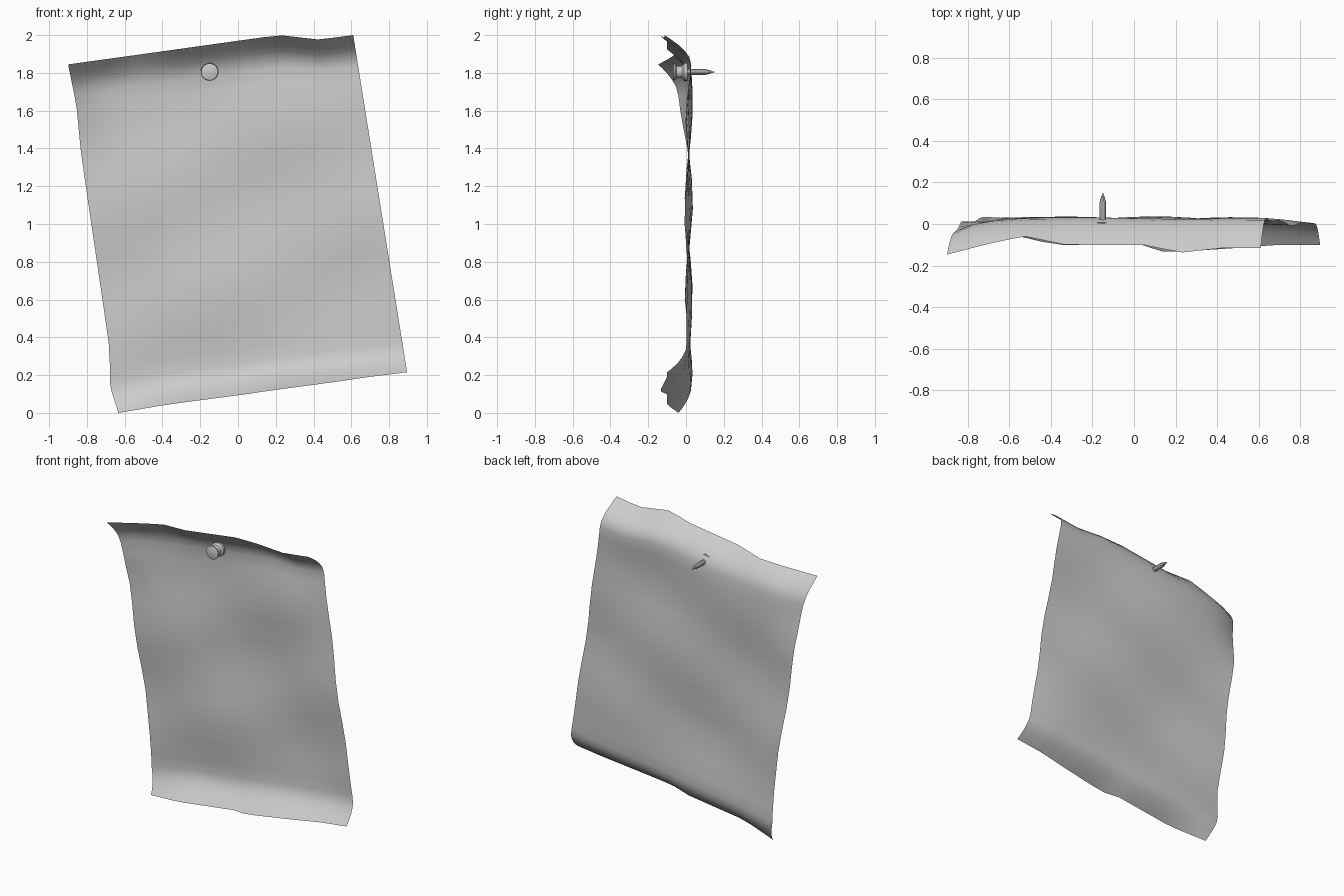
import bpy, bmesh
from math import sin, cos, pi, exp
from mathutils import Vector

if "Cube" in bpy.data.objects:
    bpy.data.objects.remove(bpy.data.objects["Cube"])

TOP = [(-.90, -.147, 1.845), (-.72, -.10, 1.87), (-.53, -.058, 1.896), (-.33, -.10, 1.924),
       (.05, -.10, 1.977), (.22, -.138, 2.0), (.43, -.115, 1.976), (.61, -.115, 2.0)]
BOTTOM = [(-.63, -.04, 0), (-.38, -.10, .043), (.05, -.10, .10), (.15, -.138, .115),
          (.50, -.115, .162), (.69, -.10, .19), (.895, -.10, .215)]


def along(pts, u):
    """Point at fraction u of the width of an edge polyline."""
    x = pts[0][0] + u * (pts[-1][0] - pts[0][0])
    for a, b in zip(pts, pts[1:]):
        if x <= b[0] + 1e-6:
            return Vector(a).lerp(Vector(b), (x - a[0]) / (b[0] - a[0]))
    return Vector(pts[-1])


def body_depth(u, v):
    """Gentle ripples of the paper plus the lifted corner and right edge."""
    mid = min(1, 5 * v * (1 - v))
    wave = .012 * sin(8 * u + 6 * v) + .010 * cos(17 * v - 5 * u)
    corner = -.09 * exp(-u / .07) * max(0, (v - .74) / .26)
    right = -.028 * exp(-(1 - u) / .1) * max(0, 1 - v / .5)
    return .034 - .019 * mid + wave * mid + corner + right


# Paper sheet: a grid with both ends curled tightly forward
COLS = 16
ROWS = [0, .012, .028, .045, .065, .09, .13, .2, .28, .36, .44, .52, .60, .68, .75, .82,
        .87, .91, .935, .955, .972, .988, 1]
bm = bmesh.new()
grid = []
for v in ROWS:
    row = []
    for i in range(COLS + 1):
        u = i / COLS
        lo, hi = along(BOTTOM, u), along(TOP, u)
        p = lo.lerp(hi, v)
        t = max(0, 1 - v / .085)
        s = max(0, 1 - (1 - v) / .085)
        p.y = (body_depth(u, v) + (lo.y - body_depth(u, 0)) * t ** 1.9
               + (hi.y - body_depth(u, 1)) * s ** 1.7)
        # Small sideways bows of the left edge
        p.x += exp(-u / .1) * (.012 * exp(-((v - .88) / .08) ** 2)
                               - .025 * exp(-((v - .08) / .06) ** 2))
        row.append(bm.verts.new(p))
    grid.append(row)
for r0, r1 in zip(grid, grid[1:]):
    for i in range(COLS):
        bm.faces.new((r0[i], r0[i + 1], r1[i + 1], r1[i]))
mesh = bpy.data.meshes.new("paper_sheet")
bm.to_mesh(mesh)
bm.free()
for f in mesh.polygons:
    f.use_smooth = True
bpy.context.collection.objects.link(bpy.data.objects.new("paper_sheet", mesh))


def lathe_y(name, profile, centre, sides):
    """Turn an (offset along y, radius) profile around the y axis."""
    b = bmesh.new()
    rings = [[b.verts.new((centre[0] + r * cos(2 * pi * k / sides), y,
                           centre[1] + r * sin(2 * pi * k / sides)))
              for k in range(sides)] for y, r in profile]
    for a, c in zip(rings, rings[1:]):
        for k in range(sides):
            n = (k + 1) % sides
            b.faces.new((a[k], a[n], c[n], c[k]))
    b.faces.new(rings[0])
    b.faces.new(rings[-1])
    bmesh.ops.recalc_face_normals(b, faces=b.faces)
    me = bpy.data.meshes.new(name)
    b.to_mesh(me)
    b.free()
    ob = bpy.data.objects.new(name, me)
    bpy.context.collection.objects.link(ob)
    bpy.ops.object.select_all(action='DESELECT')
    ob.select_set(True)
    bpy.context.view_layer.objects.active = ob
    bpy.ops.object.shade_smooth_by_angle(angle=.6)


# Push pin: waisted handle and pointed needle
PIN = (-.15, 1.805)
lathe_y("pin_handle", [(-.07, .036), (-.066, .045), (-.058, .045), (-.05, .034), (-.035, .030),
                       (-.02, .034), (-.01, .047), (.008, .047)], PIN, 20)
lathe_y("pin_needle", [(0, .016), (.105, .016), (.15, .002)], PIN, 10)
